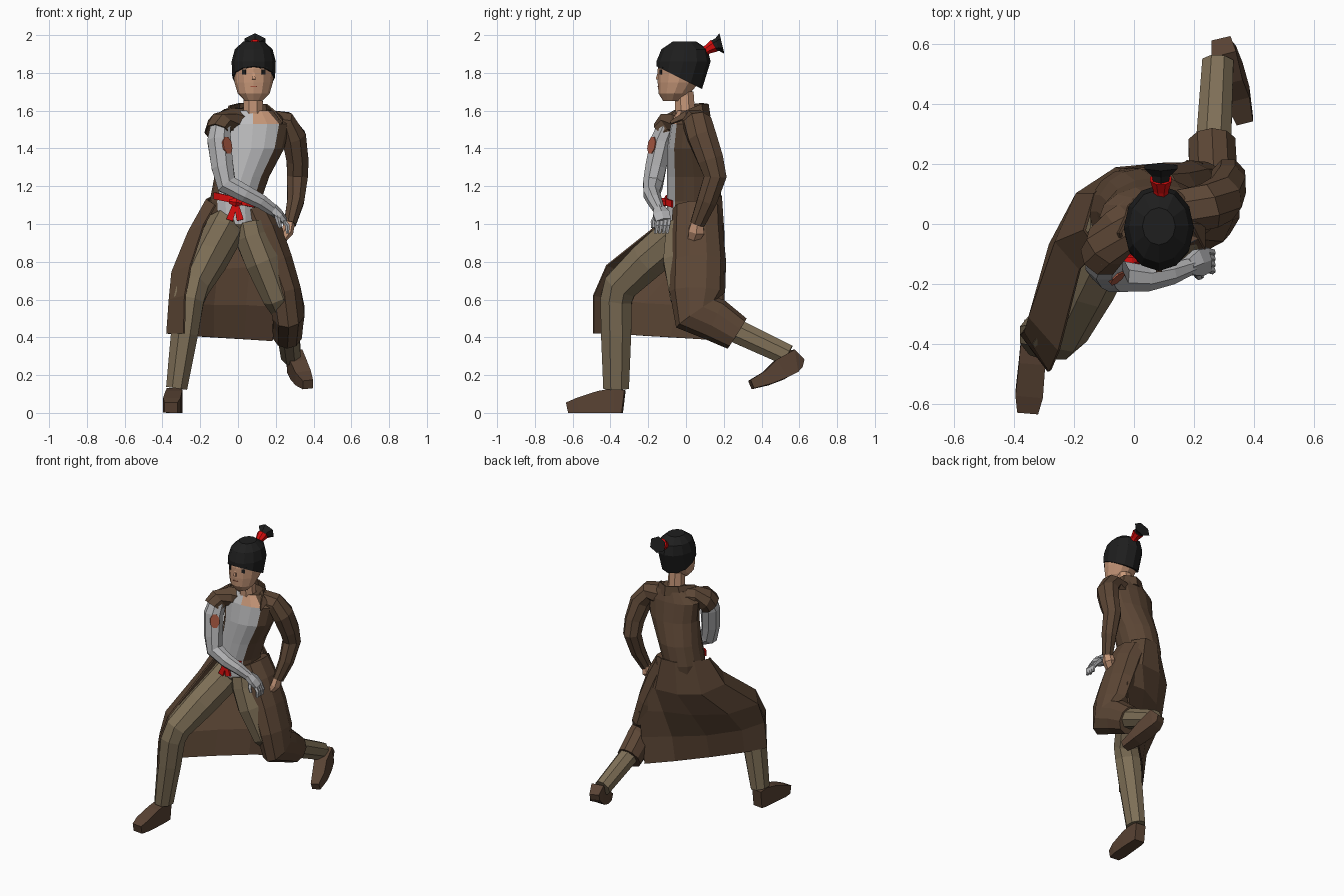
import bpy, bmesh, math
from mathutils import Vector, Matrix


def mat(name, r, g, b):
    m = bpy.data.materials.new(name)
    m.diffuse_color = (r, g, b, 1)
    return m


COAT = mat("coat brown", .108, .062, .036)
CLOTH = mat("trouser khaki", .21, .16, .095)
SHIRT = mat("shirt grey", .5, .5, .51)
METAL = mat("arm grey", .44, .44, .45)
SKIN = mat("skin", .57, .31, .19)
HAIR = mat("hair black", .013, .013, .013)
RED = mat("ribbon red", .68, .004, .004)
PATCH = mat("patch rust", .36, .09, .05)
SHOE = mat("shoe brown", .1, .056, .034)
ALL = [COAT, CLOTH, SHIRT, METAL, SKIN, HAIR, RED, PATCH, SHOE]


def loft(name, rows, m, closed=True, caps=True, rule=None, thick=0):
    """Skin rows of points; rule(i, j) may pick another material per face."""
    bm = bmesh.new()
    vs = [[bm.verts.new(p) for p in row] for row in rows]
    n = len(rows[0])
    for i in range(len(rows) - 1):
        for j in range(n if closed else n - 1):
            k = (j + 1) % n
            f = bm.faces.new((vs[i][j], vs[i][k], vs[i + 1][k], vs[i + 1][j]))
            f.material_index = ALL.index(rule(i, j) if rule else m)
    if closed and caps:
        for row, i in ((vs[0], 0), (vs[-1], len(rows) - 2)):
            f = bm.faces.new(row)
            f.material_index = ALL.index(rule(i, 0) if rule else m)
    bmesh.ops.recalc_face_normals(bm, faces=bm.faces)
    me = bpy.data.meshes.new(name)
    bm.to_mesh(me)
    bm.free()
    for a in ALL:
        me.materials.append(a)
    ob = bpy.data.objects.new(name, me)
    bpy.context.collection.objects.link(ob)
    if thick:
        s = ob.modifiers.new("thickness", 'SOLIDIFY')
        s.thickness, s.offset = thick, 0
    return ob


def tube(name, path, m, n=8, ref=(1, 0, 0), caps=True, thick=0):
    """path: (x, y, z, radius along ref[, other radius])"""
    P = [Vector(p[:3]) for p in path]
    rows = []
    for i, p in enumerate(path):
        t = Vector((0, 0, 0))
        if i:
            t += (P[i] - P[i - 1]).normalized()
        if i < len(P) - 1:
            t += (P[i + 1] - P[i]).normalized()
        t.normalize()
        a = Vector(ref)
        a = (a - t * a.dot(t)).normalized()
        b = t.cross(a)
        k = 1 / math.cos(math.pi / n)
        ang = [2 * math.pi * (j + .5) / n for j in range(n)]
        rows.append([P[i] + k * (a * p[3] * math.cos(q) + b * p[-1] * math.sin(q)) for q in ang])
    return loft(name, rows, m, caps=caps, thick=thick)


def ring(cx, z, rx, yf, yb, n=12, slope=0):
    """Horizontal oval from front yf to back yb; slope lowers the back."""
    cy, ry = (yf + yb) / 2, (yb - yf) / 2
    return [(cx + rx * math.cos(2 * math.pi * j / n), cy + ry * math.sin(2 * math.pi * j / n),
             z - slope * math.sin(2 * math.pi * j / n)) for j in range(n)]


def plate(name, loc, size, m, turn=0):
    x, y, z = (s / 2 for s in size)
    M = Matrix.Translation(loc) @ Matrix.Rotation(turn, 4, 'Z')
    rows = [[M @ Vector((a * x, b * y, c * z)) for a, b in ((-1, -1), (1, -1), (1, 1), (-1, 1))] for c in (-1, 1)]
    return loft(name, rows, m)


# head, face, hair
loft("head", [ring(.083, 1.65, .045, -.12, -.03), ring(.083, 1.69, .084, -.145, .02),
              ring(.083, 1.75, .102, -.15, .07), ring(.083, 1.82, .109, -.15, .1),
              ring(.083, 1.9, .095, -.13, .1)], SKIN)
loft("hair", [ring(.083, 1.775, .113, -.155, .085, slope=.06), ring(.083, 1.86, .117, -.157, .13),
              ring(.083, 1.925, .1, -.13, .115), ring(.083, 1.966, .055, -.07, .055)], HAIR)
for s, side in ((-1, "right"), (1, "left")):
    plate(side + "_eye", (.083 + s * .05, -.132, 1.805), (.022, .009, .026), HAIR, s * .55)
    plate(side + "_brow", (.083 + s * .053, -.131, 1.828), (.04, .009, .007), HAIR, s * .55)
plate("mouth", (.083, -.148, 1.728), (.035, .006, .003), PATCH)
tube("nose", [(.083, -.145, 1.8, .005), (.083, -.151, 1.765, .01)], SKIN, 4)
tube("hair_ribbon", [(.09, .085, 1.905, .024), (.09, .115, 1.925, .025), (.09, .15, 1.945, .036)], RED)
tube("ponytail", [(.09, .135, 1.94, .024), (.09, .165, 1.95, .03), (.09, .19, 1.956, .055, .048)], HAIR, 6)
tube("neck", [(.085, .015, 1.52, .06), (.08, -.005, 1.6, .052), (.08, -.01, 1.7, .05)], SKIN)


# torso: shirt in front, coat behind, bare skin at the neckline
def torso_rule(i, j):
    front = 10 <= j <= 13
    if i == 0:
        return CLOTH
    if i >= 5:
        return (SKIN if j >= 12 else SHIRT) if front else COAT
    return SHIRT if front else COAT


loft("torso", [ring(0, .93, .07, -.06, .1, 16), ring(-.01, 1.0, .13, -.1, .17, 16),
               ring(-.015, 1.12, .135, -.1, .185, 16), ring(.02, 1.25, .145, -.1, .185, 16),
               ring(.07, 1.4, .175, -.1, .155, 16), ring(.08, 1.53, .195, -.08, .13, 16),
               ring(.08, 1.6, .11, -.05, .11, 16)], COAT, rule=torso_rule)
low = [(-.06, -.1, 1.5), (-.07, -.03, 1.56), (-.01, .08, 1.57), (.08, .125, 1.57), (.16, .09, 1.57),
       (.235, .0, 1.56), (.235, -.075, 1.53)]
top = [(-.03, -.1, 1.55), (-.045, -.03, 1.625), (.01, .08, 1.64), (.08, .115, 1.635), (.15, .08, 1.635),
       (.19, -.0, 1.6), (.235, -.085, 1.54)]
loft("collar", [low, top], COAT, closed=False, thick=.01)

# sash with knot tails
belt = []
for dz in (-.018, .018):
    belt.append([(-.01 + .14 * math.cos(math.radians(a)), .043 + .152 * math.sin(math.radians(a)),
                  1.125 + dz - .03 * math.cos(math.radians(a))) for a in range(215, 311, 19)])
loft("sash", belt, RED, closed=False, thick=.01)
tube("sash_knot", [(-.045, -.115, 1.12, .012), (-.01, -.119, 1.115, .022), (.02, -.115, 1.11, .012)], RED, 6, (0, 0, 1))
for x in (-.045, .012):
    tube("sash_tail", [(-.012, -.119, 1.115, .012, .008), (x, -.125, 1.02, .018, .008)], RED, 4)

# coat skirt draped over the right thigh, tucked under the seat, hem knee to knee
loft("coat_skirt", [
    [(-.12, -.09, 1.1), (-.165, -.02, 1.13), (-.13, .1, 1.15), (-.04, .18, 1.15), (.06, .185, 1.15), (.13, .13, 1.13)],
    [(-.18, -.15, .995), (-.26, -.06, .96), (-.19, .1, .93), (-.06, .185, .93), (.1, .2, .93), (.2, .16, .92)],
    [(-.25, -.42, .78), (-.348, -.31, .745), (-.28, -.07, .75), (-.11, .09, .76), (.06, .17, .77), (.23, .2, .74)],
    [(-.28, -.49, .62), (-.362, -.36, .6), (-.285, -.22, .58), (-.13, -.04, .57), (.04, .1, .57), (.21, .2, .56)],
    [(-.285, -.49, .42), (-.375, -.37, .42), (-.285, -.25, .41), (-.13, -.08, .4), (.03, .08, .39), (.18, .21, .38)],
], COAT, closed=False, thick=.01)
tube("coat_left_leg", [(.07, .06, 1.08, .1, .125), (.12, .06, .97, .11, .13), (.19, .065, .8, .1, .14),
                       (.245, .06, .64, .09, .14), (.268, .06, .53, .085, .13),
                       (.265, .15, .495, .08, .11), (.26, .27, .42, .078, .09)], COAT, 10)

# trousers
tube("right_trouser", [(-.06, .0, 1.0, .09, .1), (-.085, -.05, .94, .095, .105), (-.155, -.2, .81, .092, .1),
                       (-.235, -.345, .675, .083, .09), (-.26, -.37, .6, .08, .083),
                       (-.283, -.37, .42, .072, .08), (-.325, -.37, .13, .056, .068)], CLOTH)
tube("left_trouser", [(.06, .0, 1.0, .085, .1), (.075, -.01, .93, .09, .1), (.13, -.02, .8, .092, .1),
                      (.21, .0, .62, .08, .085), (.258, .07, .52, .06, .07),
                      (.262, .2, .465, .06, .065), (.28, .54, .305, .052, .056)], CLOTH)

# shoes
tube("right_shoe", [(-.33, -.33, .06, .036, .06), (-.335, -.38, .066, .042, .066), (-.34, -.46, .058, .044, .058),
                    (-.35, -.57, .04, .046, .04), (-.355, -.627, .028, .035, .028)], SHOE, 4)
tube("left_shoe", [(.29, .615, .265, .033, .02), (.3, .575, .275, .042, .06), (.32, .5, .23, .044, .055),
                   (.345, .43, .185, .042, .038), (.37, .345, .15, .028, .024)], SHOE, 4)

# left arm in its sleeve
Y = (0, 1, 0)
tube("left_sleeve", [(.16, .04, 1.53, .075), (.25, .06, 1.535, .075, .06), (.295, .085, 1.46, .075, .065),
                     (.315, .13, 1.34, .068, .058), (.315, .155, 1.25, .06, .055), (.305, .11, 1.12, .052, .045),
                     (.275, .06, 1.0, .038, .032)], COAT, ref=Y)
tube("left_hand", [(.275, .06, 1.02, .028, .025), (.262, .055, .96, .042, .028), (.235, .04, .92, .03, .02)], SKIN, 6, Y)

# right arm: torn sleeve over a grey arm
tube("torn_sleeve", [(.03, .03, 1.535, .075), (-.045, -.02, 1.55, .07, .058), (-.095, -.075, 1.525, .075, .06),
                     (-.11, -.11, 1.48, .07, .062)], COAT, ref=Y, caps=False, thick=.008)
tube("right_arm", [(-.09, -.09, 1.54, .05), (-.1, -.13, 1.44, .058, .062), (-.082, -.16, 1.3, .055, .058),
                   (-.06, -.175, 1.21, .052, .055), (.04, -.182, 1.16, .043, .045),
                   (.12, -.165, 1.12, .037, .038), (.19, -.14, 1.07, .027, .03)], METAL, ref=Y)
tube("right_palm", [(.18, -.143, 1.08, .028, .028), (.215, -.13, 1.05, .045, .024), (.245, -.12, 1.015, .04, .018)], METAL, 6, Y)
for k in range(4):
    y = -.15 + .02 * k
    tube("finger", [(.237, y, 1.025, .011), (.262, y - .005, .99, .01), (.262, y - .01, .95, .007)], METAL, 5, Y)
tube("thumb", [(.205, -.15, 1.055, .014), (.215, -.175, 1.01, .01), (.225, -.175, .98, .008)], METAL, 5, Y)
tube("arm_patch", [(-.06, -.177, 1.415, .045, .029), (-.054, -.184, 1.417, .045, .029)], PATCH, 8, (0, 0, 1))
